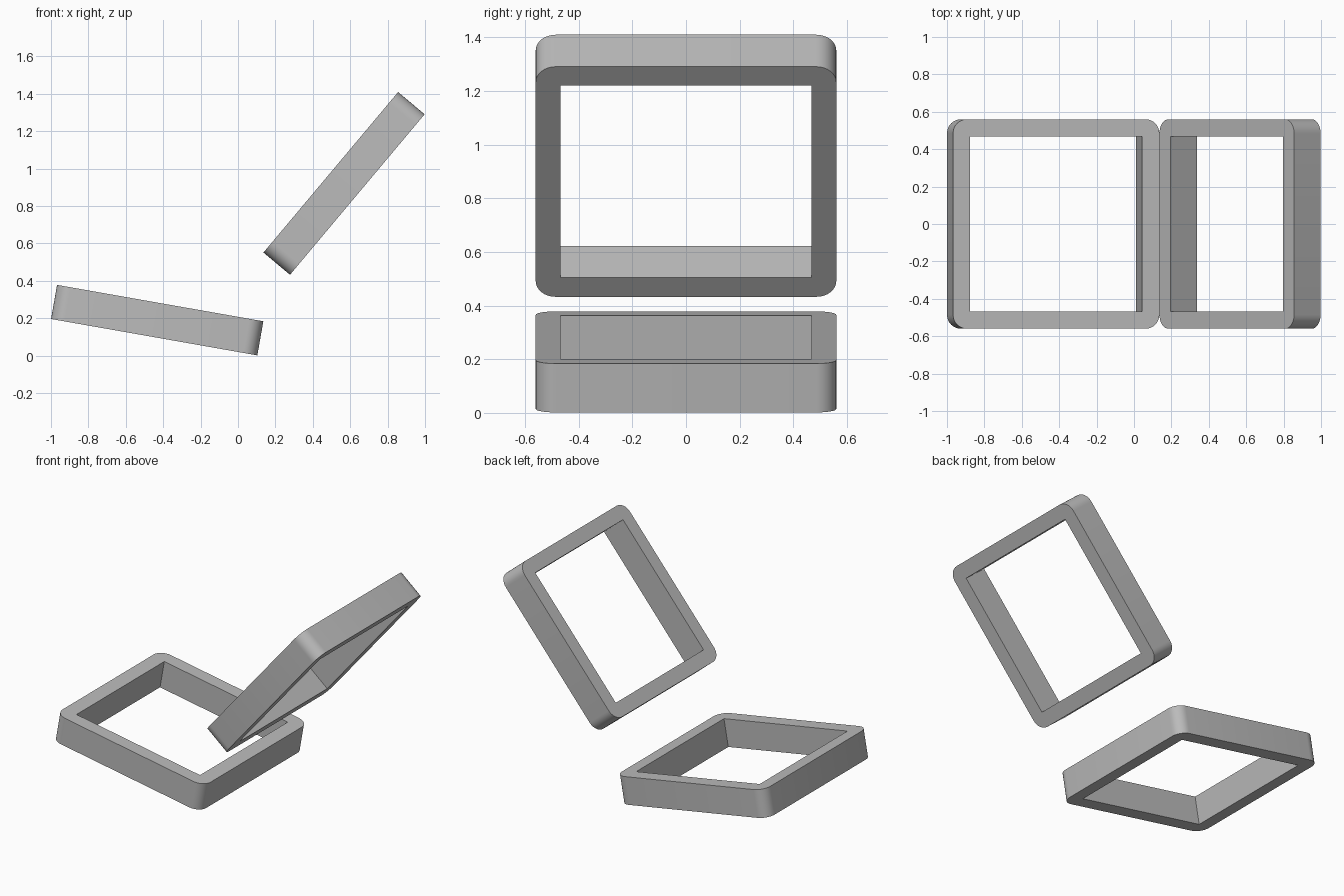
import bpy, bmesh, math

cube = bpy.data.objects.get("Cube")
if cube:
    bpy.data.objects.remove(cube, do_unlink=True)

grey = bpy.data.materials.new("plain grey")
grey.use_nodes = True
colour = (0.5, 0.5, 0.5, 1)
grey.diffuse_color = colour
grey.node_tree.nodes["Principled BSDF"].inputs["Base Color"].default_value = colour

OUTER, INNER, HALF_DEPTH, RADIUS, STEPS = 0.56, 0.467, 0.0925, 0.075, 8


def corner(sx, sy):
    """Outer points of one rounded corner, counter-clockwise."""
    start = math.atan2(sy, sx) - math.pi / 4
    c = OUTER - RADIUS
    return [(sx * c + RADIUS * math.cos(start + i * math.pi / 2 / STEPS),
             sy * c + RADIUS * math.sin(start + i * math.pi / 2 / STEPS))
            for i in range(STEPS + 1)]


def make_frame(name, x, z, tilt):
    """Square frame with rounded outside corners and a sharp square opening."""
    bm = bmesh.new()
    signs = [(1, 1), (-1, 1), (-1, -1), (1, -1)]
    arcs = {}
    holes = {}
    for h in (-HALF_DEPTH, HALF_DEPTH):
        arcs[h] = [[bm.verts.new((*p, h)) for p in corner(*s)] for s in signs]
        holes[h] = [bm.verts.new((INNER * sx, INNER * sy, h)) for sx, sy in signs]
        # Flat rim: a fan at each corner and a strip along each side
        for k in range(4):
            n = (k + 1) % 4
            bm.faces.new(arcs[h][k] + [holes[h][k]])
            bm.faces.new((arcs[h][k][-1], arcs[h][n][0], holes[h][n], holes[h][k]))
    # Outer and inner walls
    loops = [{h: sum(arcs[h], []) for h in arcs}, holes]
    for loop in loops:
        low, high = loop[-HALF_DEPTH], loop[HALF_DEPTH]
        for i in range(len(low)):
            j = (i + 1) % len(low)
            bm.faces.new((low[i], low[j], high[j], high[i]))
    bmesh.ops.recalc_face_normals(bm, faces=bm.faces[:])
    mesh = bpy.data.meshes.new(name)
    bm.to_mesh(mesh)
    bm.free()
    mesh.materials.append(grey)
    obj = bpy.data.objects.new(name, mesh)
    bpy.context.collection.objects.link(obj)
    obj.location = (x, 0, z)
    obj.rotation_euler.y = math.radians(tilt)
    bpy.ops.object.select_all(action="DESELECT")
    obj.select_set(True)
    bpy.context.view_layer.objects.active = obj
    bpy.ops.object.shade_smooth_by_angle(angle=math.radians(30))


make_frame("lower_frame", -0.432, 0.19, 10)
make_frame("upper_frame", 0.567, 0.921, -50)
